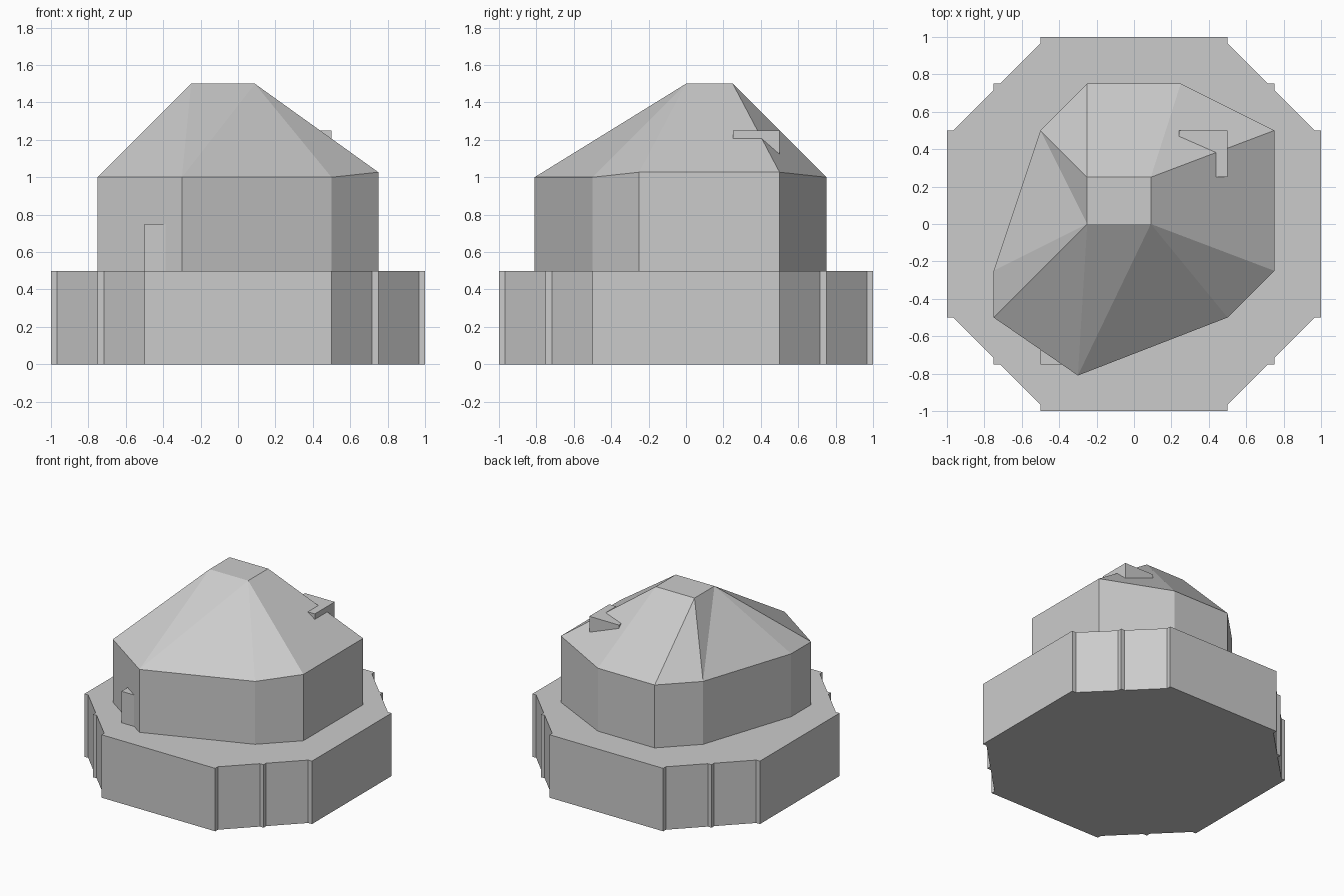
import bpy

if "Cube" in bpy.data.objects:
    bpy.data.objects.remove(bpy.data.objects["Cube"])


def make_object(name, verts, faces):
    mesh = bpy.data.meshes.new(name)
    mesh.from_pydata(verts, [], faces)
    mesh.update()
    obj = bpy.data.objects.new(name, mesh)
    bpy.context.collection.objects.link(obj)
    return obj


def prism(name, outline, z0, z1):
    n = len(outline)
    verts = [(x, y, z) for z in (z0, z1) for x, y in outline]
    faces = [[i, (i + 1) % n, n + (i + 1) % n, n + i] for i in range(n)]
    faces += [list(range(n))[::-1], list(range(n, 2 * n))]
    return make_object(name, verts, faces)


def box(name, lo, hi):
    (x0, y0, z0), (x1, y1, z1) = lo, hi
    return prism(name, [(x0, y0), (x1, y0), (x1, y1), (x0, y1)], z0, z1)


# Base: octagon with small stepped corners, one quarter turned four times
quarter = [(1, .5), (.967, .5), (.75, .717), (.75, .75),
           (.717, .75), (.5, .967), (.5, 1)]
outline = []
for turn in range(4):
    outline += quarter
    quarter = [(-y, x) for x, y in quarter]
prism("base", outline, 0, .5)

# Tower: irregular drum with a faceted roof rising to a flat top
rim = [(-.25, .75, 1), (-.5, .5, 1), (-.75, -.25, 1), (-.75, -.5, 1),
       (-.3, -.81, 1), (.5, -.5, 1), (.75, -.25, 1.027), (.75, .5, 1.027),
       (.25, .75, 1)]
n = len(rim)
crown = [(-.25, .25, 1.5), (-.25, 0, 1.5), (.09, 0, 1.5), (.09, .25, 1.5)]
NW, SW, SE, NE = range(2 * n, 2 * n + 4)
verts = [(x, y, .5) for x, y, z in rim] + rim + crown
faces = [[i, (i + 1) % n, n + (i + 1) % n, n + i] for i in range(n)]
faces.append(list(range(n))[::-1])
# Roof: which crown corner each rim edge runs up to
apexes = [NW, SW, SW, SW, SE, SE, SE, NE, NE]
faces += [[n + i, n + (i + 1) % n, a] for i, a in enumerate(apexes)]
# Roof: triangles hanging from the crown edges, then the flat top
faces += [[NW, n + 1, SW], [SW, n + 4, SE], [SE, n + 7, NE],
          [NE, n, NW], [NW, SW, SE, NE]]
make_object("tower", verts, faces)

# Small blocks poking out of the wall and the roof
box("wall_block", (-.5, -.75, .5), (-.3, -.5, .75))
box("roof_block", (.24, .25, 1), (.5, .5, 1.25))
